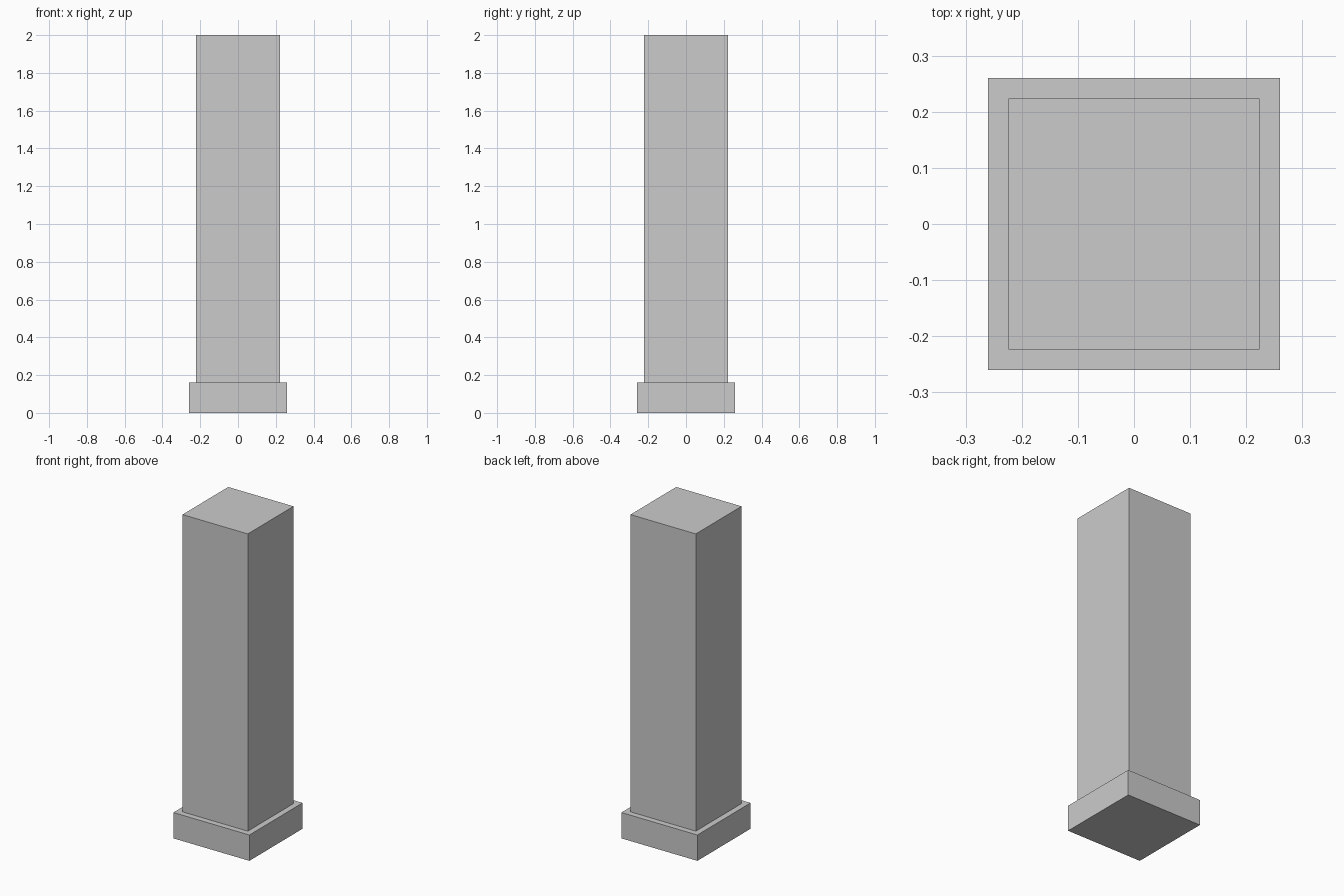
import bpy, bmesh
from mathutils import Matrix, Vector

if "Cube" in bpy.data.objects:
    bpy.data.objects.remove(bpy.data.objects["Cube"])

BASE_WIDTH, BASE_HEIGHT = 0.52, 0.16
SHAFT_WIDTH, TOTAL_HEIGHT = 0.417, 2.0

bm = bmesh.new()

# Square plinth standing on the ground
bmesh.ops.create_cube(bm, size=1.0, matrix=Matrix.Translation((0, 0, BASE_HEIGHT / 2))
                      @ Matrix.Diagonal((BASE_WIDTH, BASE_WIDTH, BASE_HEIGHT, 1)))

# Square shaft: inset the plinth top and raise it
top = max(bm.faces, key=lambda f: f.calc_center_median().z)
bmesh.ops.inset_region(bm, faces=[top], thickness=(BASE_WIDTH - SHAFT_WIDTH) / 2)
raised = bmesh.ops.extrude_discrete_faces(bm, faces=[top])["faces"][0]
bmesh.ops.translate(bm, verts=raised.verts, vec=Vector((0, 0, TOTAL_HEIGHT - BASE_HEIGHT)))

bmesh.ops.recalc_face_normals(bm, faces=bm.faces)
mesh = bpy.data.meshes.new("square_pillar")
bm.to_mesh(mesh)
bm.free()
bpy.context.collection.objects.link(bpy.data.objects.new("square_pillar", mesh))
